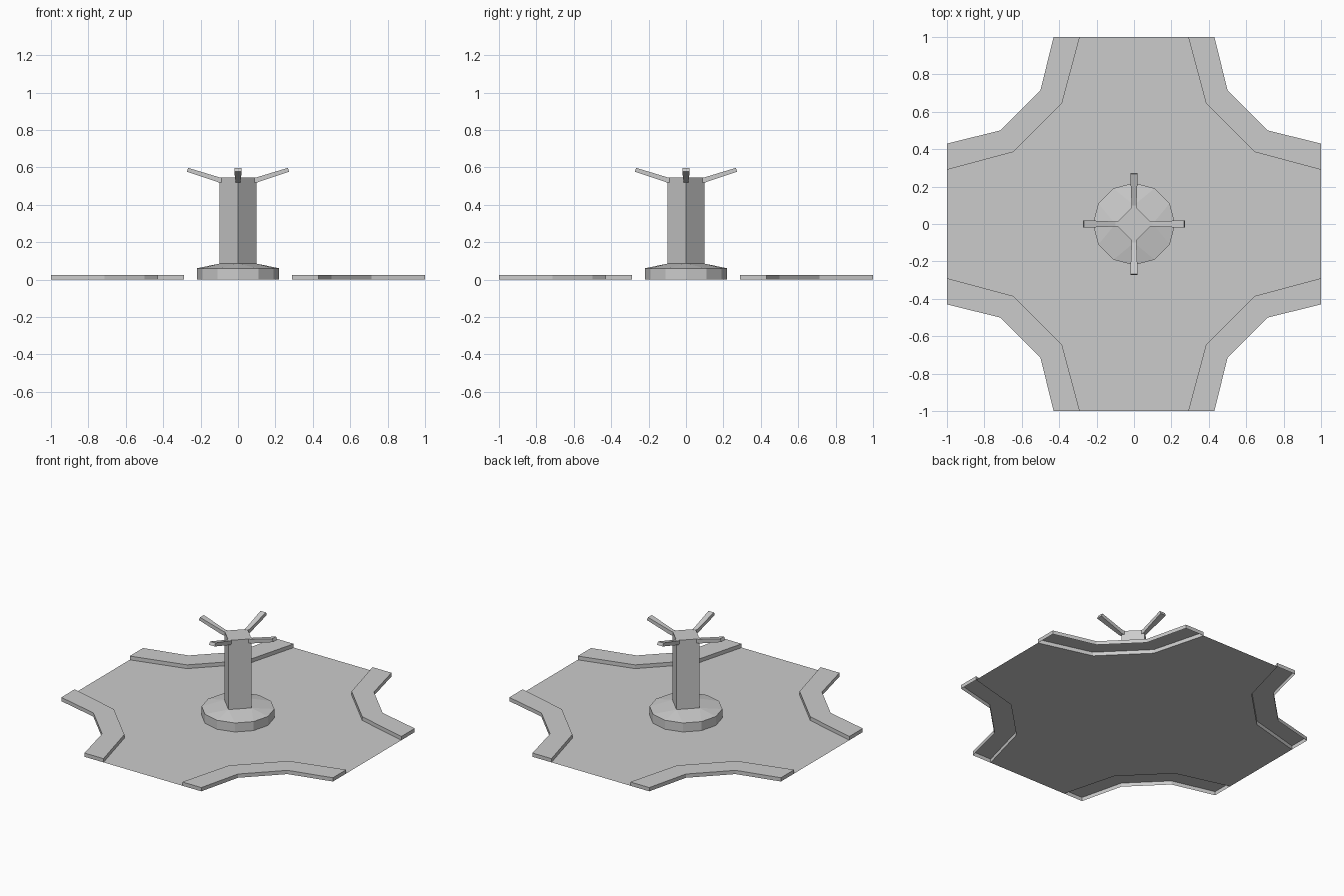
import bpy
import bmesh
from math import pi, cos, sin
from mathutils import Matrix

cube = bpy.data.objects.get("Cube")
if cube:
    bpy.data.objects.remove(cube, do_unlink=True)

grey = bpy.data.materials.new("concrete grey")
grey.use_nodes = True
colour = (0.6, 0.6, 0.6, 1)
grey.diffuse_color = colour
grey.node_tree.nodes["Principled BSDF"].inputs["Base Color"].default_value = colour


def finish(name, bm, turn=0):
    bmesh.ops.rotate(bm, verts=bm.verts, matrix=Matrix.Rotation(turn, 3, "Z"))
    mesh = bpy.data.meshes.new(name)
    bm.to_mesh(mesh)
    bm.free()
    mesh.materials.append(grey)
    ob = bpy.data.objects.new(name, mesh)
    bpy.context.collection.objects.link(ob)
    return ob


def loft(bm, rings, cap_start=True, cap_end=True):
    """Skin a list of equally long point rings, then face the result outwards."""
    rows = [[bm.verts.new(p) for p in ring] for ring in rings]
    n = len(rows[0])
    for a, b in zip(rows, rows[1:]):
        for i in range(n):
            j = (i + 1) % n
            bm.faces.new((a[i], a[j], b[j], b[i]))
    if cap_start:
        bm.faces.new(rows[0][::-1])
    if cap_end:
        bm.faces.new(rows[-1])


def ring(count, radius, z):
    return [(radius * cos(2 * pi * i / count), radius * sin(2 * pi * i / count), z)
            for i in range(count)]


# Kerb lines of one corner, running from the +x arm to the +y arm
inner = [(1, 0.29), (0.645, 0.385), (0.385, 0.645), (0.29, 1)]
outer = [(1, 0.43), (0.715, 0.5), (0.5, 0.715), (0.43, 1)]

# Flat road surface bounded by the four inner kerb lines
bm = bmesh.new()
quarter = [Matrix.Rotation(k * pi / 2, 2) for k in range(4)]
corners = [m @ Matrix.Identity(2) for m in quarter]
points = []
for m in corners:
    for x, y in inner:
        points.append((m[0][0] * x + m[0][1] * y, m[1][0] * x + m[1][1] * y, 0))
bm.faces.new([bm.verts.new(p) for p in points])
finish("road_surface", bm)

# Raised pavements, open underneath
for k, side in enumerate(("back_left", "back_right", "front_right", "front_left")):
    bm = bmesh.new()
    outline = outer + inner[::-1]
    loft(bm, [[(x, y, z) for x, y in outline] for z in (0, 0.025)],
         cap_start=False, cap_end=False)
    low, high = [[v for v in bm.verts if (v.co.z > 0.01) == top] for top in (False, True)]
    for i in range(3):
        bm.faces.new((high[i], high[i + 1], high[6 - i], high[7 - i]))
    bmesh.ops.recalc_face_normals(bm, faces=bm.faces)
    bmesh.ops.dissolve_limit(bm, angle_limit=0.01, verts=bm.verts, edges=bm.edges)
    if max(f.normal.z for f in bm.faces) < 0.5:
        bmesh.ops.reverse_faces(bm, faces=bm.faces)
    finish("pavement_" + side, bm, k * pi / 2)

# Twelve-sided plinth whose top slopes up to the square pillar
bm = bmesh.new()
for p in ring(12, 0.22, 0) + ring(12, 0.22, 0.06) + ring(4, 0.1, 0.085):
    bm.verts.new(p)
bmesh.ops.convex_hull(bm, input=bm.verts)
bmesh.ops.recalc_face_normals(bm, faces=bm.faces)
bmesh.ops.dissolve_limit(bm, angle_limit=0.01, verts=bm.verts, edges=bm.edges)
bmesh.ops.delete(bm, geom=[f for f in bm.faces if f.normal.z < -0.9], context="FACES")
finish("plinth", bm)

# Square pillar set cornerwise
bm = bmesh.new()
loft(bm, [ring(4, 0.1, 0.08), ring(4, 0.1, 0.545)], cap_start=False)
finish("pillar", bm)

# Lamp arms: a short level root, then a widening arm that rises outwards
sections = [  # low x, low z, high x, high z, half width
    (0.085, 0.52, 0.085, 0.546, 0.013),
    (0.105, 0.52, 0.098, 0.546, 0.013),
    (0.274, 0.577, 0.266, 0.597, 0.02),
]
for k, side in enumerate(("left", "back", "right", "front")):
    bm = bmesh.new()
    loft(bm, [[(xl, -w, zl), (xl, w, zl), (xh, w, zh), (xh, -w, zh)]
              for xl, zl, xh, zh, w in sections])
    bmesh.ops.recalc_face_normals(bm, faces=bm.faces)
    finish("lamp_arm_" + side, bm, k * pi / 2)
